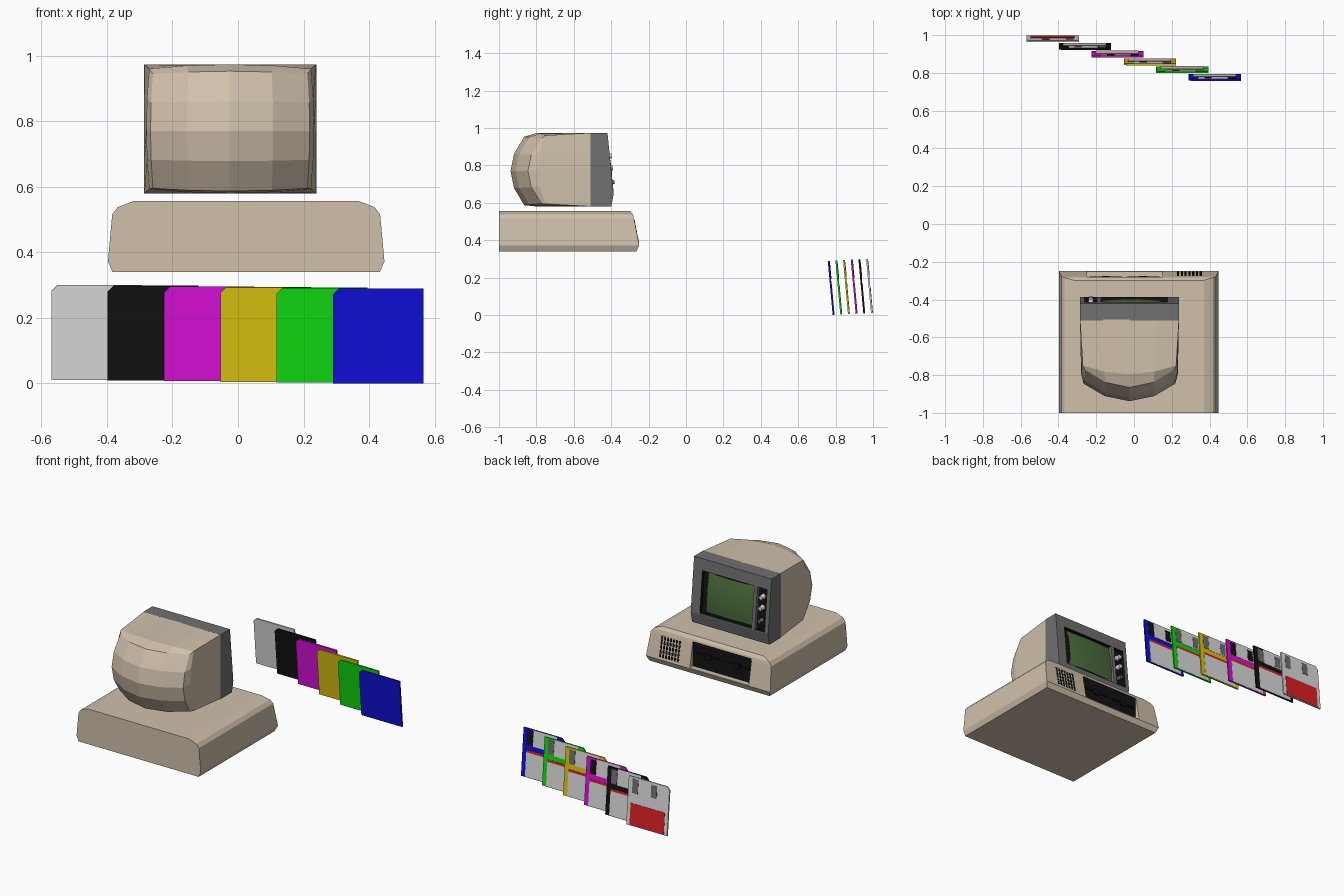
import bpy, bmesh, math
from mathutils import Matrix

if "Cube" in bpy.data.objects:
    bpy.data.objects.remove(bpy.data.objects["Cube"])

COLORS = {
    "beige": (0.63, 0.53, 0.41), "dark grey": (0.16, 0.16, 0.165), "black": (0.006, 0.006, 0.006),
    "screen green": (0.07, 0.15, 0.045), "light grey": (0.72, 0.72, 0.72), "red": (0.72, 0.015, 0.018),
    "blue": (0.005, 0.005, 0.72), "green": (0.005, 0.72, 0.005),
    "yellow": (0.72, 0.56, 0.005), "magenta": (0.72, 0.005, 0.72)}
MATS = {}
for n, c in COLORS.items():
    MATS[n] = bpy.data.materials.new(n)
    MATS[n].diffuse_color = (*c, 1)


def finish(bm, name, *mats):
    bmesh.ops.recalc_face_normals(bm, faces=bm.faces)
    me = bpy.data.meshes.new(name)
    bm.to_mesh(me)
    bm.free()
    for m in mats:
        me.materials.append(MATS[m])
    ob = bpy.data.objects.new(name, me)
    bpy.context.collection.objects.link(ob)
    return ob


def box(bm, x, y, z, mat=0):
    """Box between the given (low, high) pairs."""
    v = [bm.verts.new((a, b, c)) for a in x for b in y for c in z]
    for q in ((0, 1, 3, 2), (4, 6, 7, 5), (0, 4, 5, 1), (2, 3, 7, 6), (0, 2, 6, 4), (1, 5, 7, 3)):
        bm.faces.new([v[i] for i in q]).material_index = mat
    return v


def prism(bm, pts, to3d, lo, hi):
    """Extrude a 2D outline between two depths."""
    a = [bm.verts.new(to3d(p, lo)) for p in pts]
    b = [bm.verts.new(to3d(p, hi)) for p in pts]
    bm.faces.new(a)
    bm.faces.new(b)
    for i in range(len(pts)):
        j = (i + 1) % len(pts)
        bm.faces.new((a[i], a[j], b[j], b[i]))


def cut(ob, cutter):
    m = ob.modifiers.new("cut", "BOOLEAN")
    m.operation, m.solver, m.object = "DIFFERENCE", "EXACT", cutter
    m.material_mode = "TRANSFER"
    bpy.context.view_layer.objects.active = ob
    bpy.ops.object.modifier_apply(modifier=m.name)
    bpy.data.objects.remove(cutter)


# --- Computer case: rows of (z, half width, front y), bottom to top
ROWS = [(0.34, 0.408, -0.265), (0.372, 0.422, -0.25), (0.516, 0.409, -0.278),
        (0.538, 0.392, -0.284), (0.556, 0.345, -0.298)]
CX = 0.025
bm = bmesh.new()
R = [[bm.verts.new((CX + s * w, y, z)) for s, y in ((-1, -1), (1, -1), (1, f), (-1, f))]
     for z, w, f in ROWS]
for a, b in zip(R, R[1:]):
    for i in range(4):
        j = (i + 1) % 4
        bm.faces.new((a[i], a[j], b[j], b[i]))
bm.faces.new(R[0])
bm.faces.new(R[-1])
case = finish(bm, "computer_case", "beige")
bm = bmesh.new()
box(bm, (-0.25, 0.15), (-0.287, -0.1), (0.375, 0.528))
cut(case, finish(bm, "bay_cutter", "beige"))

# --- Drive bay: black back wall with two drive slots and latches
bm = bmesh.new()
box(bm, (-0.25, 0.15), (-0.289, -0.284), (0.375, 0.528))
for x in (-0.15, 0.05):
    box(bm, (x - 0.085, x + 0.085), (-0.284, -0.278), (0.455, 0.463))
    box(bm, (x - 0.02, x + 0.02), (-0.284, -0.274), (0.44, 0.475))
finish(bm, "drive_bay", "black")

# --- Vent slits on the sloping front
bm = bmesh.new()
for c in range(7):
    for r in range(5):
        x, z = 0.228 + c * 0.02, 0.388 + r * 0.025
        for v in box(bm, (x, x + 0.011), (-0.003, 0.002), (z, z + 0.02)):
            v.co.y += -0.25 - (v.co.z - 0.372) * 0.194
finish(bm, "vent_slits", "black")

# --- Monitor shell: rectangular front ring, bowed rear ring, pillow back
MX = -0.024
U, V = (-1, -0.54, 0, 0.54, 1), (-1, -0.5, 0, 0.5, 1)
bm = bmesh.new()
G = {(i, j): bm.verts.new((MX + 0.243 * u * (1 - 0.03 * v * v), -0.938 + 0.093 * u * u + 0.073 * v * v,
                           0.77 + 0.183 * v * (1 - 0.045 * u * u)))
     for i, u in enumerate(U) for j, v in enumerate(V)}
for i in range(4):
    for j in range(4):
        bm.faces.new((G[i, j], G[i + 1, j], G[i + 1, j + 1], G[i, j + 1]))
rim = ([(i, 0) for i in range(4)] + [(4, j) for j in range(4)]
       + [(i, 4) for i in range(4, 0, -1)] + [(0, j) for j in range(4, 0, -1)])
back = [G[k] for k in rim]
mid, front = [], []
for i, j in rim:
    u, v = U[i], V[j]
    mid.append(bm.verts.new((MX + 0.256 * u * (1 - 0.035 * v * v), -0.795 + 0.045 * u * u * v * v,
                             0.777 + 0.197 * v * (1 - 0.07 * u * u))))
    front.append(bm.verts.new((MX + 0.262 * u, -0.505, 0.777 + 0.197 * v)))
for a, b in ((back, mid), (mid, front)):
    for i in range(16):
        j = (i + 1) % 16
        bm.faces.new((a[i], a[j], b[j], b[i]))
bm.faces.new(front)
finish(bm, "monitor_shell", "beige")


# --- Monitor bezel with a recessed black opening
def face_y(z):
    return -0.387 - (z - 0.668) * 0.107


bm = bmesh.new()
prism(bm, [(-0.51, 0.579), (-0.40, 0.579), (-0.387, 0.645), (face_y(0.974), 0.974), (-0.51, 0.974)],
      lambda p, d: (d, *p), -0.287, 0.239)
bezel = finish(bm, "monitor_bezel", "dark grey", "black")
bm = bmesh.new()
for v in box(bm, (-0.262, 0.178), (-0.022, 0.1), (0.652, 0.905)):
    v.co.y += face_y(v.co.z)
cut(bezel, finish(bm, "screen_cutter", "black"))

# --- Bulging screen
bm = bmesh.new()
NX, NZ = 10, 8
S = {}
for i in range(NX + 1):
    for j in range(NZ + 1):
        u, v = 2 * i / NX - 1, 2 * j / NZ - 1
        z = 0.78 + 0.116 * v
        S[i, j] = bm.verts.new((-0.013 + 0.157 * u, face_y(z) - 0.02 + 0.021 * (1 - 0.5 * u * u - 0.5 * v * v), z))
for i in range(NX):
    for j in range(NZ):
        f = bm.faces.new((S[i, j], S[i, j + 1], S[i + 1, j + 1], S[i + 1, j]))
        f.smooth = True
finish(bm, "screen", "screen green")

# --- Divider beside the screen and control knobs
bm = bmesh.new()
for v in box(bm, (-0.196, -0.174), (-0.023, -0.001), (0.652, 0.905)):
    v.co.y += face_y(v.co.z)
finish(bm, "control_divider", "dark grey")
for name, x, z, r, mat in (("upper_knob", -0.228, 0.85, 0.015, "light grey"),
                           ("lower_knob", -0.228, 0.785, 0.015, "light grey"),
                           ("power_button", -0.228, 0.71, 0.012, "dark grey")):
    bm = bmesh.new()
    bmesh.ops.create_cone(bm, cap_ends=True, segments=12, radius1=r, radius2=r * 0.85, depth=0.03,
                          matrix=Matrix.Translation((x, face_y(z) - 0.007, z)) @ Matrix.Rotation(-math.pi / 2, 4, "X"))
    finish(bm, name, mat)

# --- Row of six leaning disks, labels facing the computer's viewer side (+y)
W, H, T = 0.277, 0.29, 0.009
DISKS = [("light grey", "dark grey"), ("black", "dark grey"), ("magenta", "black"),
         ("yellow", "dark grey"), ("green", "dark grey"), ("blue", "black")]
for k, (col, slot) in enumerate(DISKS):
    bm = bmesh.new()
    prism(bm, [(-W / 2, 0), (W / 2, 0), (W / 2, H), (-W / 2 + 0.018, H), (-W / 2, H - 0.018)],
          lambda p, d: (p[0], d, p[1]), -T, 0)

    def plate(f0, f1, z0, z1, mat, t=0.0015):
        box(bm, (W * (0.5 - f1), W * (0.5 - f0)), (-0.001, t), (H * z0, H * z1), mat)

    if k == 0:
        plate(0.08, 0.92, 0.01, 0.46, 2)
    else:
        plate(0.1, 0.92, 0.01, 0.51, 1)
        plate(0.1, 0.92, 0.51, 0.56, 2)
        plate(0.25, 0.82, 0.66, 0.998, 1)
    plate(0.1, 0.24, 0.67, 0.96, 3)
    plate(0.56, 0.7, 0.69, 0.94, 3, 0.0022)
    ob = finish(bm, "disk_" + col.replace(" ", "_"), col, "light grey", "red", slot)
    ob.location = (-0.431 + 0.1718 * k, 0.998 - 0.041 * k, 0.0115 - 0.0021 * k)
    ob.rotation_euler.x = 0.09

for m in bpy.data.materials:
    if m.users and not m.is_grease_pencil:
        m.use_nodes = True
        m.node_tree.nodes["Principled BSDF"].inputs["Base Color"].default_value = m.diffuse_color
